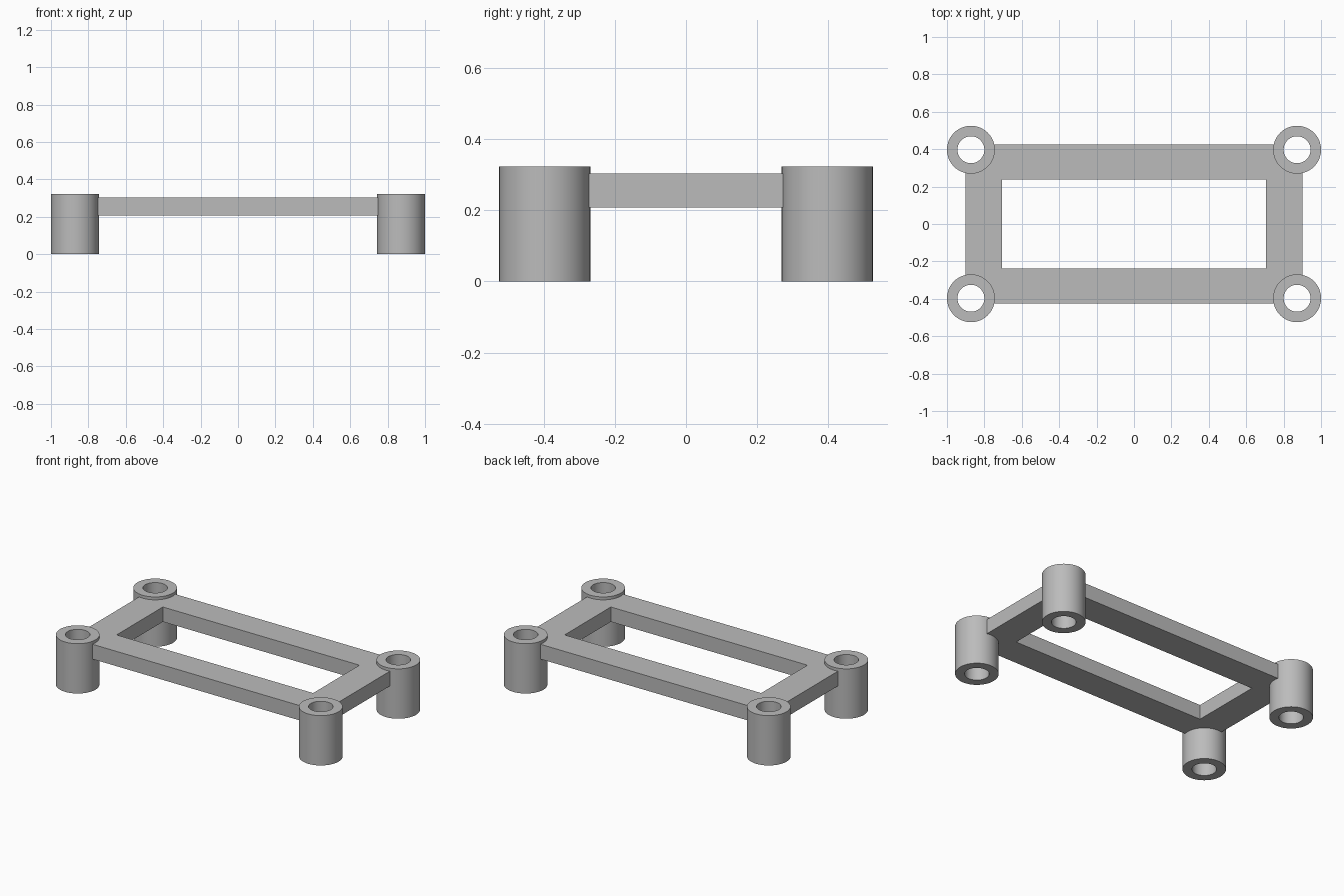
import bpy, bmesh, math

cube = bpy.data.objects.get("Cube")
if cube:
    bpy.data.objects.remove(cube, do_unlink=True)

GREY = (0.5, 0.5, 0.5, 1)
grey = bpy.data.materials.new("plain grey")
grey.use_nodes = True
grey.diffuse_color = GREY
grey.node_tree.nodes["Principled BSDF"].inputs["Base Color"].default_value = GREY

POST_X, POST_Y = 0.872, 0.397
POST_R, BORE_R, POST_H = 0.128, 0.072, 0.323
FRAME_LOW, FRAME_TOP = 0.208, 0.304
SIDES = 64


def ring_solid(name, outer, inner, low, high):
    """Extrude the strip between two matching closed outlines."""
    bm = bmesh.new()
    loops = [[bm.verts.new((x, y, z)) for x, y in outline]
             for outline, z in ((outer, low), (outer, high), (inner, high), (inner, low))]
    n = len(outer)
    for k in range(4):
        a, b = loops[k], loops[(k + 1) % 4]
        for i in range(n):
            j = (i + 1) % n
            bm.faces.new((a[i], a[j], b[j], b[i]))
    bmesh.ops.recalc_face_normals(bm, faces=bm.faces)
    mesh = bpy.data.meshes.new(name)
    bm.to_mesh(mesh)
    bm.free()
    mesh.materials.append(grey)
    obj = bpy.data.objects.new(name, mesh)
    bpy.context.collection.objects.link(obj)
    return obj


def circle(r):
    return [(r * math.cos(math.tau * i / SIDES), r * math.sin(math.tau * i / SIDES))
            for i in range(SIDES)]


def rectangle(x, y):
    return [(-x, -y), (x, -y), (x, y), (-x, y)]


# Rectangular frame
frame = ring_solid("frame", rectangle(0.9, 0.425), rectangle(0.705, 0.237),
                   FRAME_LOW, FRAME_TOP)

# Hollow corner posts, with the frame corners cut away inside their walls
for sx, side in ((1, "left"), (-1, "right")):
    for sy, end in ((-1, "front"), (1, "back")):
        place = (sx * POST_X, sy * POST_Y, 0)
        post = ring_solid(f"{end}_{side}_post", circle(POST_R), circle(BORE_R), 0, POST_H)
        post.location = place
        bpy.ops.object.select_all(action="DESELECT")
        post.select_set(True)
        bpy.context.view_layer.objects.active = post
        bpy.ops.object.shade_smooth_by_angle(angle=math.radians(30))

        bpy.ops.mesh.primitive_cylinder_add(
            vertices=SIDES, radius=(POST_R + BORE_R) / 2, depth=1, location=place)
        cutter = bpy.context.object
        cutter.name = f"{end}_{side}_cutter"
        cutter.data.materials.append(grey)
        cut = frame.modifiers.new("corner cut", "BOOLEAN")
        cut.operation = "DIFFERENCE"
        cut.solver = "EXACT"
        cut.object = cutter
        bpy.context.view_layer.objects.active = frame
        bpy.ops.object.modifier_apply(modifier=cut.name)
        bpy.data.objects.remove(cutter, do_unlink=True)
